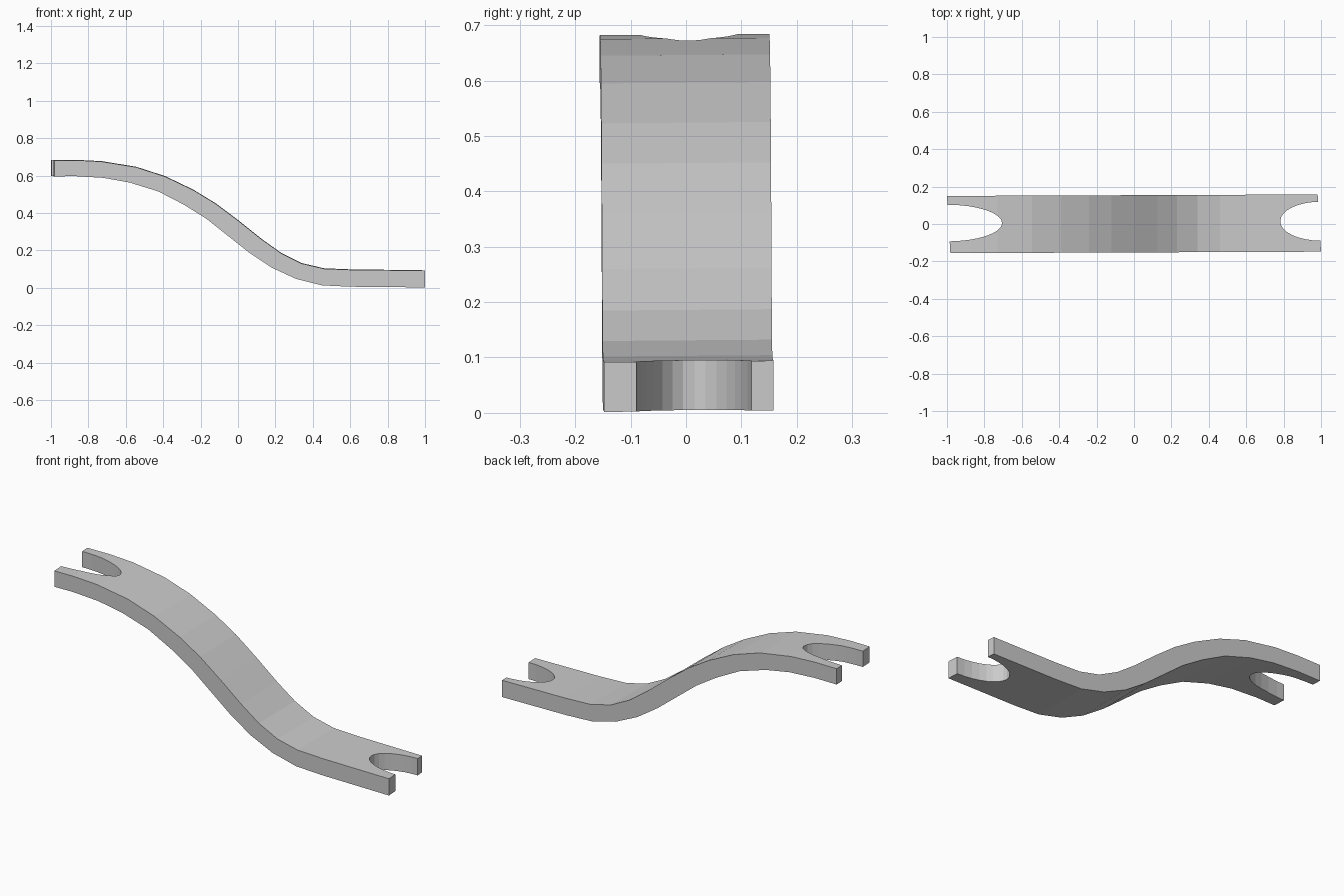
import bpy, bmesh, math

if "Cube" in bpy.data.objects:
    bpy.data.objects.remove(bpy.data.objects["Cube"])

# single flat colour
metal = bpy.data.materials.new("plain grey")
metal.diffuse_color = (0.6, 0.6, 0.6, 1)
metal.use_nodes = True
metal.node_tree.nodes["Principled BSDF"].inputs["Base Color"].default_value = metal.diffuse_color

# side profile of the S-bent bar (x, z)
top = [(-1, .681), (-.87, .682), (-.73, .675), (-.545, .645), (-.39, .595),
       (-.24, .523), (-.12, .45), (0, .36), (.125, .26), (.23, .185),
       (.34, .13), (.46, .102), (.61, .096), (1, .092)]
bottom = [(-1, .596), (-.87, .597), (-.72, .588), (-.58, .563), (-.425, .515),
          (-.29, .445), (-.17, .37), (-.06, .283), (.06, .188), (.18, .108),
          (.31, .048), (.45, .013), (.6, .006), (1, .002)]


def prism(name, low, high):
    """Closed solid between two matching outlines."""
    bm = bmesh.new()
    a = [bm.verts.new(p) for p in low]
    b = [bm.verts.new(p) for p in high]
    n = len(a)
    bm.faces.new(a)
    bm.faces.new(b[::-1])
    for i in range(n):
        j = (i + 1) % n
        bm.faces.new((a[j], a[i], b[i], b[j]))
    bmesh.ops.recalc_face_normals(bm, faces=bm.faces)
    me = bpy.data.meshes.new(name)
    bm.to_mesh(me)
    bm.free()
    me.materials.append(metal)
    ob = bpy.data.objects.new(name, me)
    bpy.context.collection.objects.link(ob)
    return ob


def bar_side(y):
    """Profile at one side; ends are slightly slanted, bar slightly skewed."""
    pts = []
    for x, z in top + bottom[::-1]:
        slant = .009 + .009 * (-1 if y > 0 else 1)
        if x == -1:
            x += slant
        elif x == 1:
            x -= .018 - slant
        pts.append((x, y + .004 * x, z + .008 * y + .001))
    return pts


bar = prism("bent_bar", bar_side(-.152), bar_side(.154))


# rounded open slot in each end
def slot(name, cx, cy, rx, ry, z0, z1):
    ring = [(cx + rx * math.cos(t), cy + ry * math.sin(t))
            for t in (2 * math.pi * i / 32 for i in range(32))]
    cutter = prism(name, [(x, y, z0) for x, y in ring], [(x, y, z1) for x, y in ring])
    cutter.hide_render = True
    mod = bar.modifiers.new(name, 'BOOLEAN')
    mod.operation = 'DIFFERENCE'
    mod.solver = 'EXACT'
    mod.object = cutter
    bpy.context.view_layer.objects.active = bar
    bpy.ops.object.modifier_apply(modifier=name)
    bpy.data.objects.remove(cutter, do_unlink=True)


slot("upper_slot", -1.0, .005, .295, .098, .4, .9)
slot("lower_slot", .995, .015, .213, .104, -.3, .4)
